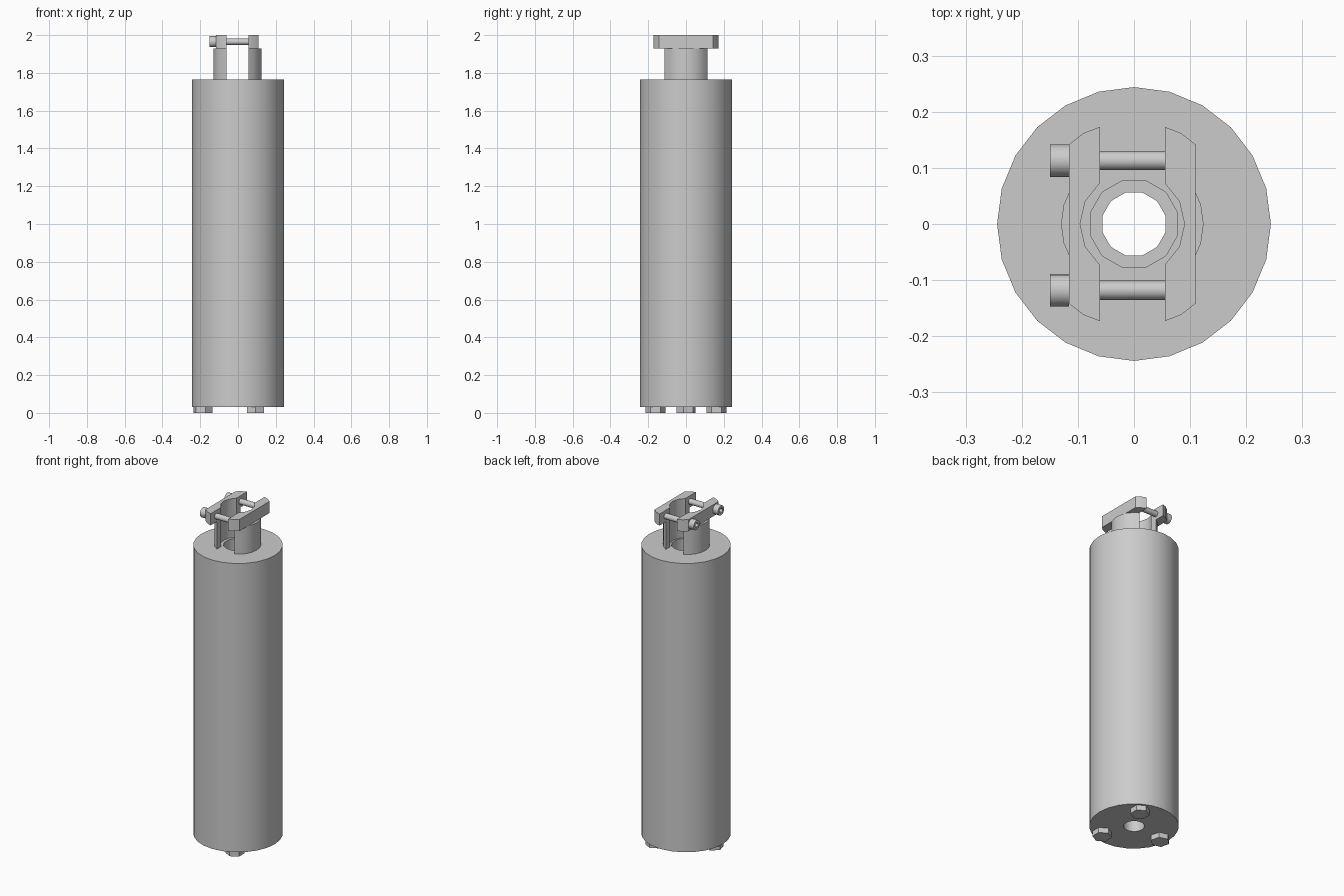
import bpy, bmesh
from math import sin, cos, radians, degrees, acos, asin
from mathutils import Matrix

if "Cube" in bpy.data.objects:
    bpy.data.objects.remove(bpy.data.objects["Cube"])

CX = -0.003  # centre of the split neck and clamp


def finish(bm, name, smooth=True):
    bmesh.ops.recalc_face_normals(bm, faces=bm.faces[:])
    me = bpy.data.meshes.new(name)
    bm.to_mesh(me)
    bm.free()
    ob = bpy.data.objects.new(name, me)
    bpy.context.collection.objects.link(ob)
    if smooth:
        shade(ob)
    return ob


def shade(ob):
    bpy.ops.object.select_all(action='DESELECT')
    bpy.context.view_layer.objects.active = ob
    ob.select_set(True)
    bpy.ops.object.shade_smooth_by_angle(angle=radians(31))


def cylinder(name, r, n, start, end, axis='Z', at=(0, 0, 0), turn=0, smooth=True):
    bm = bmesh.new()
    m = Matrix.Translation((0, 0, (start + end) / 2)) @ Matrix.Rotation(radians(turn), 4, 'Z')
    if axis == 'X':
        m = Matrix.Rotation(radians(90), 4, 'Y') @ m
    bmesh.ops.create_cone(bm, cap_ends=True, segments=n, radius1=r, radius2=r,
                          depth=end - start, matrix=Matrix.Translation(at) @ m)
    return finish(bm, name, smooth)


def cut(ob, *cutters):
    for c in cutters:
        c.hide_render = True
        bpy.context.view_layer.objects.active = ob
        mod = ob.modifiers.new("cut", 'BOOLEAN')
        mod.operation, mod.solver, mod.object = 'DIFFERENCE', 'EXACT', c
        bpy.ops.object.modifier_apply(modifier=mod.name)
        bpy.data.objects.remove(c)
    shade(ob)


def prism(name, outline, z0, z1, side):
    bm = bmesh.new()
    f = bm.faces.new([bm.verts.new((CX + side * x, y, z0)) for x, y in outline])
    ext = bmesh.ops.extrude_face_region(bm, geom=[f])
    verts = [v for v in ext['geom'] if isinstance(v, bmesh.types.BMVert)]
    bmesh.ops.translate(bm, verts=verts, vec=(0, 0, z1 - z0))
    return finish(bm, name)


def arc(r, a0, a1, n):
    return [(r * cos(radians(a0 + (a1 - a0) * i / n)), r * sin(radians(a0 + (a1 - a0) * i / n)))
            for i in range(n + 1)]


# main cylinder with stepped bore
body = cylinder("body", 0.244, 24, 0.031, 1.765)
cut(body,
    cylinder("bore_cutter", 0.08, 12, 0.10, 1.9, turn=15),
    cylinder("outlet_cutter", 0.058, 12, -0.1, 0.2, turn=15))

# split neck halves and clamp jaws, mirrored left and right
GAP, R_OUT, R_IN = 0.058, 0.127, 0.093
ao, ai = degrees(acos(GAP / R_OUT)), degrees(acos(GAP / R_IN))
inner = arc(R_IN, ai, -ai, 4)
neck = arc(R_OUT, -ao, ao, 8) + inner
jaw = [(GAP, -0.173), (0.087, -0.162), (0.1125, -0.142),
       (0.1125, 0.142), (0.087, 0.162), (GAP, 0.173)] + inner
for label, side in (("left", -1), ("right", 1)):
    prism("neck_half_" + label, neck, 1.765, 1.93, side)
    prism("clamp_jaw_" + label, jaw, 1.93, 2.0, side)

# clamp screws with hex socket heads
for label, y in (("front", -0.118), ("back", 0.113)):
    cylinder("clamp_screw_shaft_" + label, 0.017, 16, -0.10, 0.09, 'X', (0, y, 1.965))
    head = cylinder("clamp_screw_head_" + label, 0.029, 16, -0.15, -0.1155, 'X', (0, y, 1.965))
    cut(head, cylinder("socket_cutter", 0.016, 6, -0.17, -0.132, 'X', (0, y, 1.965)))

# hex bolts under the base
for i, (a, turn) in enumerate(((60, 0), (180, 15), (300, 0))):
    at = (0.185 * cos(radians(a)), 0.185 * sin(radians(a)), 0)
    cylinder(f"base_bolt_{i + 1}", 0.053, 6, 0, 0.031, at=at, turn=turn, smooth=False)
